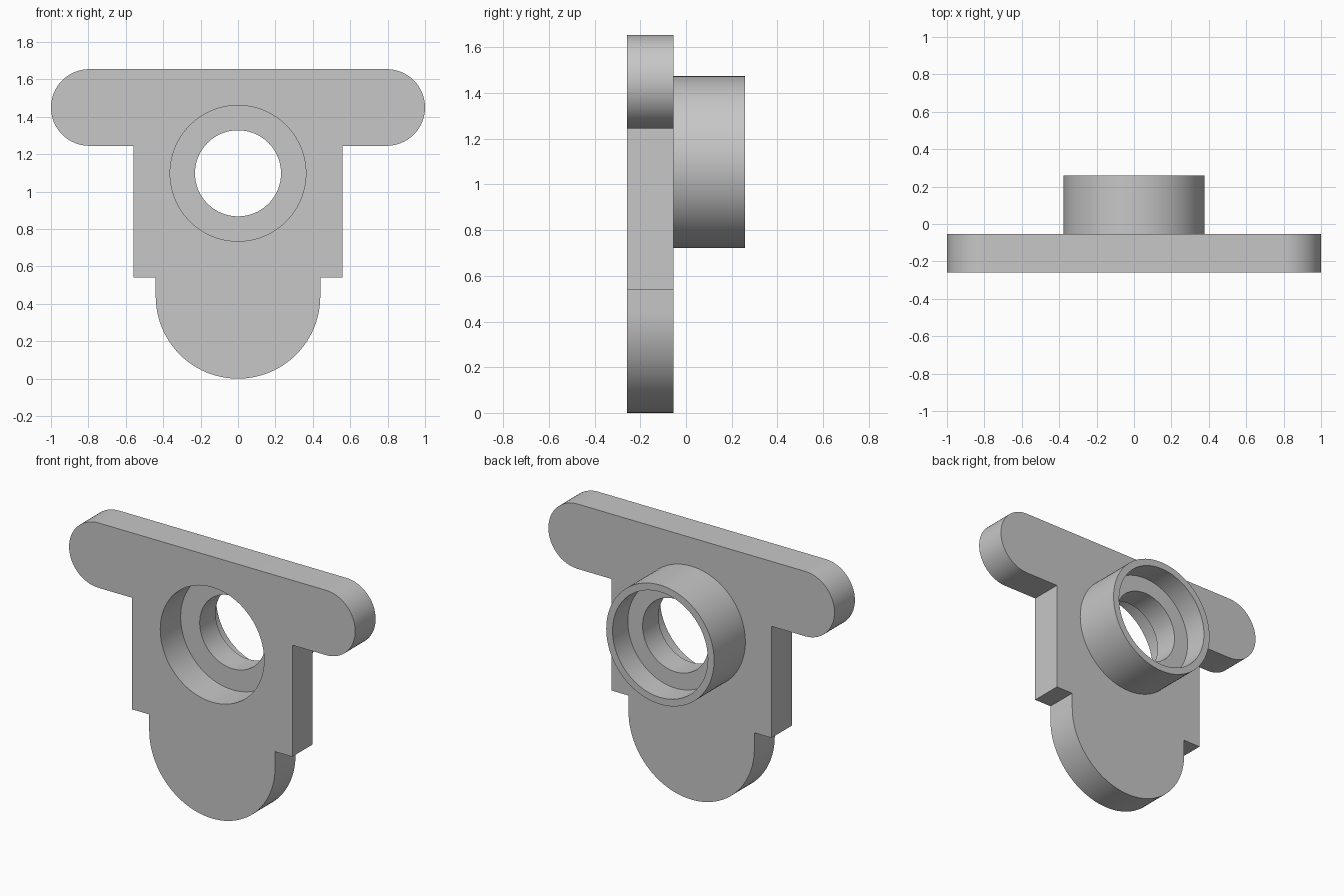
import bpy
import bmesh
from math import cos, sin, pi, radians

cube = bpy.data.objects.get("Cube")
if cube:
    bpy.data.objects.remove(cube, do_unlink=True)

AXIS_Z = 1.098                       # height of the bore axis
FRONT, BACK, BOSS_END = -0.258, -0.054, 0.258
RECESS_R, BOSS_R, REAR_R, HOLE_R = 0.363, 0.377, 0.333, 0.23
REAR_FLOOR = 0.105
SEGMENTS = 96

grey = bpy.data.materials.new("plain grey")
grey.use_nodes = True
colour = (0.57, 0.57, 0.57, 1)
grey.diffuse_color = colour
grey.node_tree.nodes["Principled BSDF"].inputs["Base Color"].default_value = colour


def arc(cx, cz, r, start, end, steps):
    """Points on an arc in the x-z plane, angles in degrees."""
    angles = [radians(start + (end - start) * i / steps) for i in range(steps + 1)]
    return [(cx + r * cos(a), cz + r * sin(a)) for a in angles]


def finish(bm, name):
    bmesh.ops.recalc_face_normals(bm, faces=bm.faces)
    mesh = bpy.data.meshes.new(name)
    bm.to_mesh(mesh)
    bm.free()
    mesh.materials.append(grey)
    obj = bpy.data.objects.new(name, mesh)
    bpy.context.collection.objects.link(obj)
    bpy.ops.object.select_all(action='DESELECT')
    obj.select_set(True)
    bpy.context.view_layer.objects.active = obj
    bpy.ops.object.shade_smooth_by_angle(angle=radians(30))
    return obj


# Plate: right half of the outline, mirrored, with a round opening
half = arc(0, 0.44, 0.44, -90, 0, 24)
half += [(0.44, 0.54), (0.56, 0.54), (0.56, 1.245)]
half += arc(0.795, 1.45, 0.205, -90, 90, 32)
outline = half + [(-x, z) for x, z in reversed(half[1:])]
opening = arc(0, AXIS_Z, RECESS_R, 0, 360, SEGMENTS)[:-1]

bm = bmesh.new()
for loop in (outline, opening):
    verts = [bm.verts.new((x, FRONT, z)) for x, z in loop]
    for a, b in zip(verts, verts[1:] + verts[:1]):
        bm.edges.new((a, b))
bmesh.ops.triangle_fill(bm, edges=bm.edges[:], use_beauty=True, normal=(0, -1, 0))
extruded = bmesh.ops.extrude_face_region(bm, geom=bm.faces[:])["geom"]
moved = [g for g in extruded if isinstance(g, bmesh.types.BMVert)]
bmesh.ops.translate(bm, verts=moved, vec=(0, BACK - FRONT, 0))
finish(bm, "mounting_plate")

# Boss: stepped bore section (radius, y) turned around the bore axis
section = [(HOLE_R, BACK), (BOSS_R, BACK), (BOSS_R, BOSS_END),
           (REAR_R, BOSS_END), (REAR_R, REAR_FLOOR), (HOLE_R, REAR_FLOOR)]
bm = bmesh.new()
rings = [[bm.verts.new((x, y, z)) for x, z in arc(0, AXIS_Z, r, 0, 360, SEGMENTS)[:-1]]
         for r, y in section]
for ring, following in zip(rings, rings[1:] + rings[:1]):
    for i in range(SEGMENTS):
        j = (i + 1) % SEGMENTS
        bm.faces.new((ring[i], ring[j], following[j], following[i]))
finish(bm, "bearing_boss")
